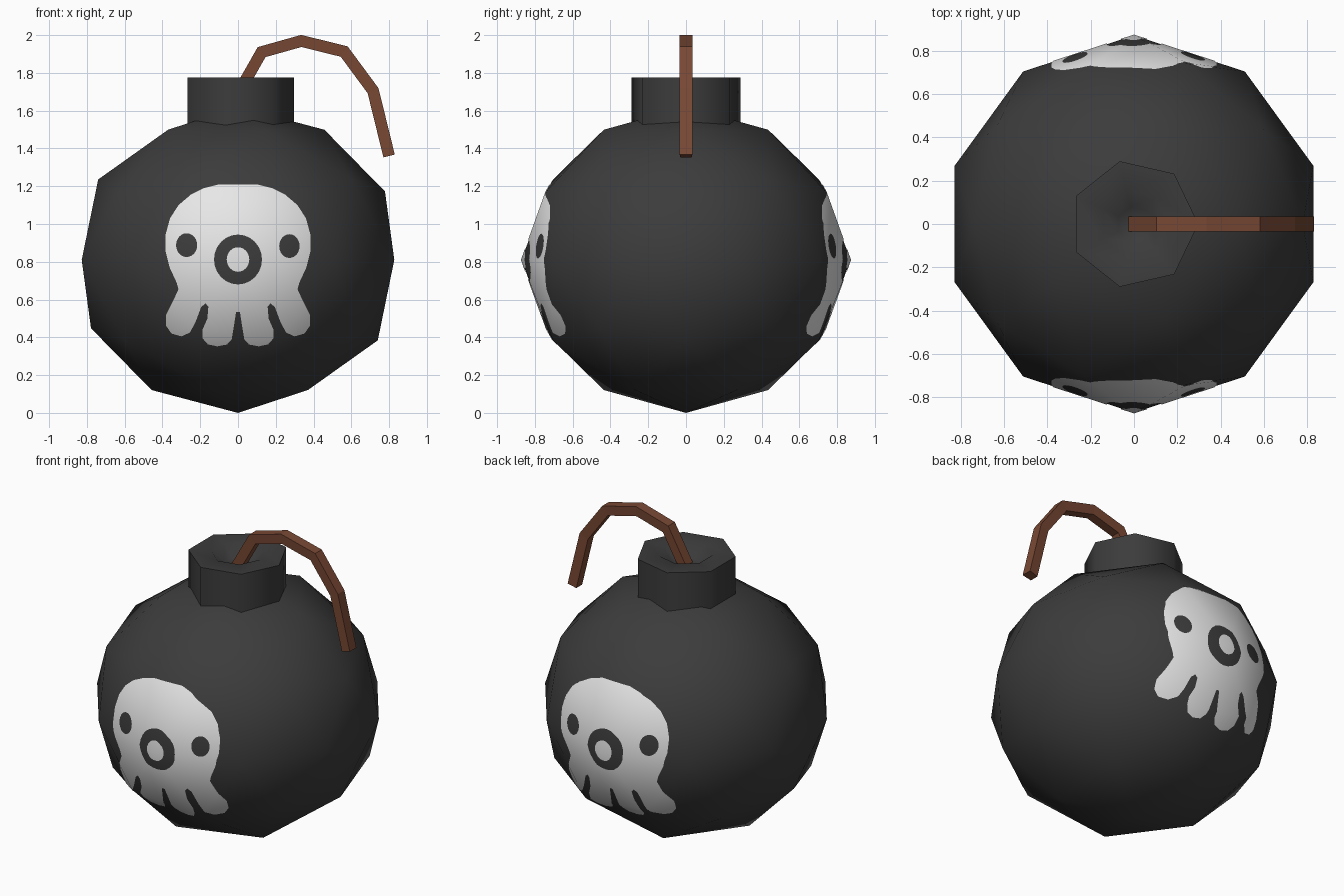
import bpy, bmesh, math
from mathutils import Vector
from mathutils.bvhtree import BVHTree
from mathutils.geometry import tessellate_polygon

if "Cube" in bpy.data.objects:
    bpy.data.objects.remove(bpy.data.objects["Cube"])

RX, RZ = 0.87, 0.81          # body radii, also its centre height


def material(name, rgb):
    m = bpy.data.materials.new(name)
    m.diffuse_color = (*rgb, 1)
    m.use_nodes = True
    m.node_tree.nodes["Principled BSDF"].inputs["Base Color"].default_value = m.diffuse_color
    return m


black = material("charcoal", (0.045, 0.045, 0.045))
white = material("off_white", (0.82, 0.82, 0.82))
brown = material("brown", (0.19, 0.065, 0.034))


def add_object(name, bm, mat, smooth_angle=None):
    me = bpy.data.meshes.new(name)
    bm.to_mesh(me)
    me.materials.append(mat)
    if smooth_angle:
        me.shade_smooth()
        me.set_sharp_from_angle(angle=math.radians(smooth_angle))
    ob = bpy.data.objects.new(name, me)
    bpy.context.collection.objects.link(ob)
    return ob


def loft(bm, rings):
    """Quads between successive closed rings of vertices."""
    for a, b in zip(rings, rings[1:]):
        n = len(a)
        for i in range(n):
            bm.faces.new((a[i], a[(i + 1) % n], b[(i + 1) % n], b[i]))


# Body: low-poly icosphere
body = bmesh.new()
bmesh.ops.create_icosphere(body, subdivisions=2, radius=1)
for v in body.verts:
    v.co = (v.co.x * RX, v.co.y * RX, v.co.z * RZ + RZ)
body.normal_update()
add_object("body", body, black, 60)

# Neck: seven-sided collar with a dished top
neck = bmesh.new()
rings = []
for r, z in [(0.297, 1.47), (0.297, 1.775), (0.16, 1.775), (0.08, 1.71)]:
    rings.append([neck.verts.new((r * math.cos(2 * math.pi * i / 7),
                                  r * math.sin(2 * math.pi * i / 7), z)) for i in range(7)])
loft(neck, rings)
neck.faces.new(rings[0])
neck.faces.new(rings[-1])
bmesh.ops.recalc_face_normals(neck, faces=neck.faces)
add_object("neck", neck, black, 60)

# Fuse: four-sided rope swept along a mitred path in the xz plane
path = [Vector(p) for p in [(0.0, 1.69), (0.125, 1.91), (0.335, 1.969),
                            (0.562, 1.913), (0.715, 1.706), (0.80, 1.36)]]
half = 0.031
fuse = bmesh.new()
rings = []
for i, p in enumerate(path):
    d0 = (p - path[i - 1]).normalized() if i else (path[1] - p).normalized()
    d1 = (path[i + 1] - p).normalized() if i < len(path) - 1 else d0
    t = (d0 + d1).normalized()
    n = Vector((-t.y, t.x)) * half / t.dot(d0)
    rings.append([fuse.verts.new((p.x + s * n.x, y, p.y + s * n.y))
                  for s, y in [(1, -0.034), (1, 0.034), (-1, 0.03), (-1, -0.03)]])
loft(fuse, rings)
fuse.faces.new(rings[0])
fuse.faces.new(rings[-1])
bmesh.ops.recalc_face_normals(fuse, faces=fuse.faces)
add_object("fuse", fuse, brown)

# Painted octopus emblem: right half of the outline, top to bottom centre
half_outline = [
    (0.10, 1.21), (0.18, 1.19), (0.25, 1.155), (0.315, 1.10), (0.36, 1.03), (0.383, 0.945),
    (0.383, 0.855), (0.362, 0.77), (0.325, 0.69), (0.315, 0.655), (0.34, 0.60), (0.382, 0.516),
    (0.38, 0.46), (0.352, 0.42), (0.30, 0.405), (0.255, 0.425), (0.225, 0.48), (0.195, 0.56),
    (0.172, 0.58), (0.157, 0.562), (0.162, 0.50), (0.188, 0.44), (0.188, 0.395), (0.16, 0.363),
    (0.11, 0.352), (0.058, 0.362), (0.033, 0.39), (0.02, 0.47), (0.01, 0.535)]
outline = half_outline + [(-x, z) for x, z in reversed(half_outline)]


def ellipse(cx, cz, rx, rz, n=24):
    return [(cx + rx * math.cos(2 * math.pi * i / n),
             cz + rz * math.sin(2 * math.pi * i / n)) for i in range(n)]


regions = [
    [outline, ellipse(-0.272, 0.888, 0.056, 0.063), ellipse(0.272, 0.883, 0.054, 0.063),
     ellipse(0, 0.812, 0.127, 0.132)],
    [ellipse(0, 0.812, 0.06, 0.065)]]


def emblem(name, side):
    bm = bmesh.new()
    for loops in regions:
        loops3 = [[Vector((x, z, 0)) for x, z in lp] for lp in loops]
        verts = [bm.verts.new((p.x, 0, p.y)) for lp in loops3 for p in lp]
        for tri in tessellate_polygon(loops3):
            bm.faces.new([verts[i] for i in tri])
    # cut along the body's edges so the paint follows its facets
    for e in body.edges:
        a, b = (v.co for v in e.verts)
        if (a.y + b.y) * side > 0.6 and min(abs(a.x), abs(b.x)) < 0.5:
            d = b - a
            bmesh.ops.bisect_plane(bm, geom=bm.verts[:] + bm.edges[:] + bm.faces[:],
                                   dist=1e-5, plane_co=a, plane_no=(d.z, 0, -d.x))
    # press onto the body
    tree = BVHTree.FromBMesh(body)
    for v in bm.verts:
        hit = tree.ray_cast(Vector((v.co.x, side * 3, v.co.z)), Vector((0, -side, 0)))[0]
        v.co.y = hit.y + side * 0.004
    bm.normal_update()
    for f in bm.faces:
        if f.normal.y * side < 0:
            f.normal_flip()
    ob = add_object(name, bm, white, 60)
    # shade like the rounded body
    ob.data.normals_split_custom_set_from_vertices(
        [Vector((v.co.x / RX**2, v.co.y / RX**2, (v.co.z - RZ) / RZ**2)).normalized()
         for v in ob.data.vertices])


emblem("front_emblem", -1)
emblem("back_emblem", 1)
